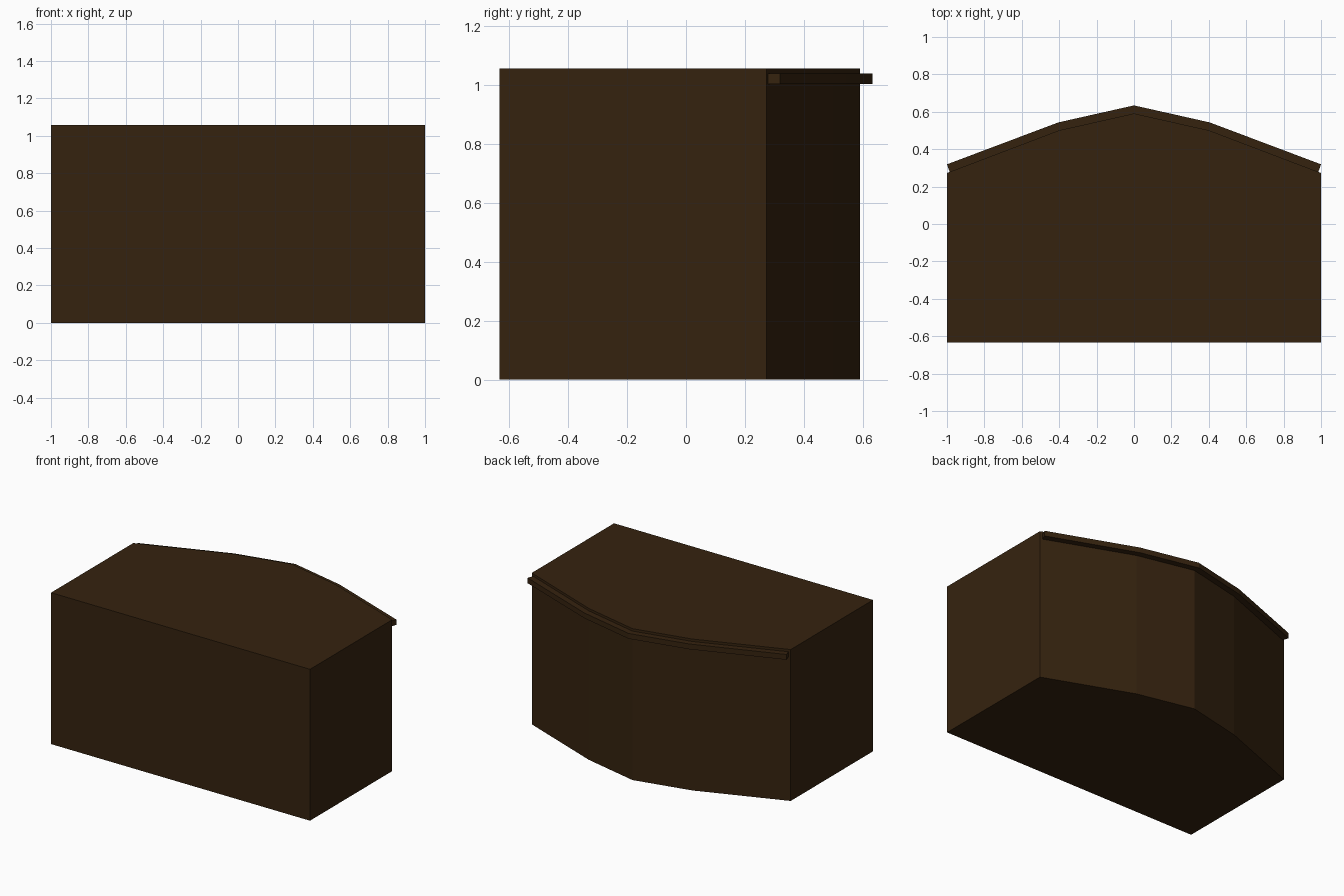
import bpy, bmesh

if "Cube" in bpy.data.objects:
    bpy.data.objects.remove(bpy.data.objects["Cube"])

wood = bpy.data.materials.new("dark_brown")
wood.diffuse_color = (0.036, 0.0165, 0.0047, 1)
wood.use_nodes = True
wood.node_tree.nodes["Principled BSDF"].inputs["Base Color"].default_value = wood.diffuse_color


def prism(name, outline, z0, z1):
    """Extrude a plan outline from z0 up to z1, flat shaded."""
    bm = bmesh.new()
    base = bm.faces.new([bm.verts.new((x, y, z0)) for x, y in outline])
    top = bmesh.ops.extrude_face_region(bm, geom=[base])["geom"]
    verts = [v for v in top if isinstance(v, bmesh.types.BMVert)]
    bmesh.ops.translate(bm, vec=(0, 0, z1 - z0), verts=verts)
    # extrusion may drop the source face: close any open end
    edges = [e for e in bm.edges if e.is_boundary]
    if edges:
        bmesh.ops.holes_fill(bm, edges=edges)
    bmesh.ops.recalc_face_normals(bm, faces=bm.faces)
    mesh = bpy.data.meshes.new(name)
    bm.to_mesh(mesh)
    bm.free()
    mesh.materials.append(wood)
    obj = bpy.data.objects.new(name, mesh)
    bpy.context.collection.objects.link(obj)
    return obj


def mirrored(half):
    """Right-to-centre curve, continued to the left side."""
    return half + [(-x, y) for x, y in reversed(half[:-1])]


# bowed back edge of the counter, and the same edge offset outwards
back = mirrored([(1.0, 0.273), (0.4, 0.501), (0.0, 0.591)])
inner = mirrored([(0.985, 0.277), (0.4, 0.499), (0.0, 0.589)])
outer = mirrored([(1.0, 0.319), (0.405, 0.543), (0.0, 0.634)])

# solid counter body
prism("counter_body", [(-1.0, -0.634), (1.0, -0.634)] + back, 0.0, 1.057)

# trim rail following the bowed back, just under the top
prism("trim_rail", inner + outer[::-1], 1.003, 1.04)
